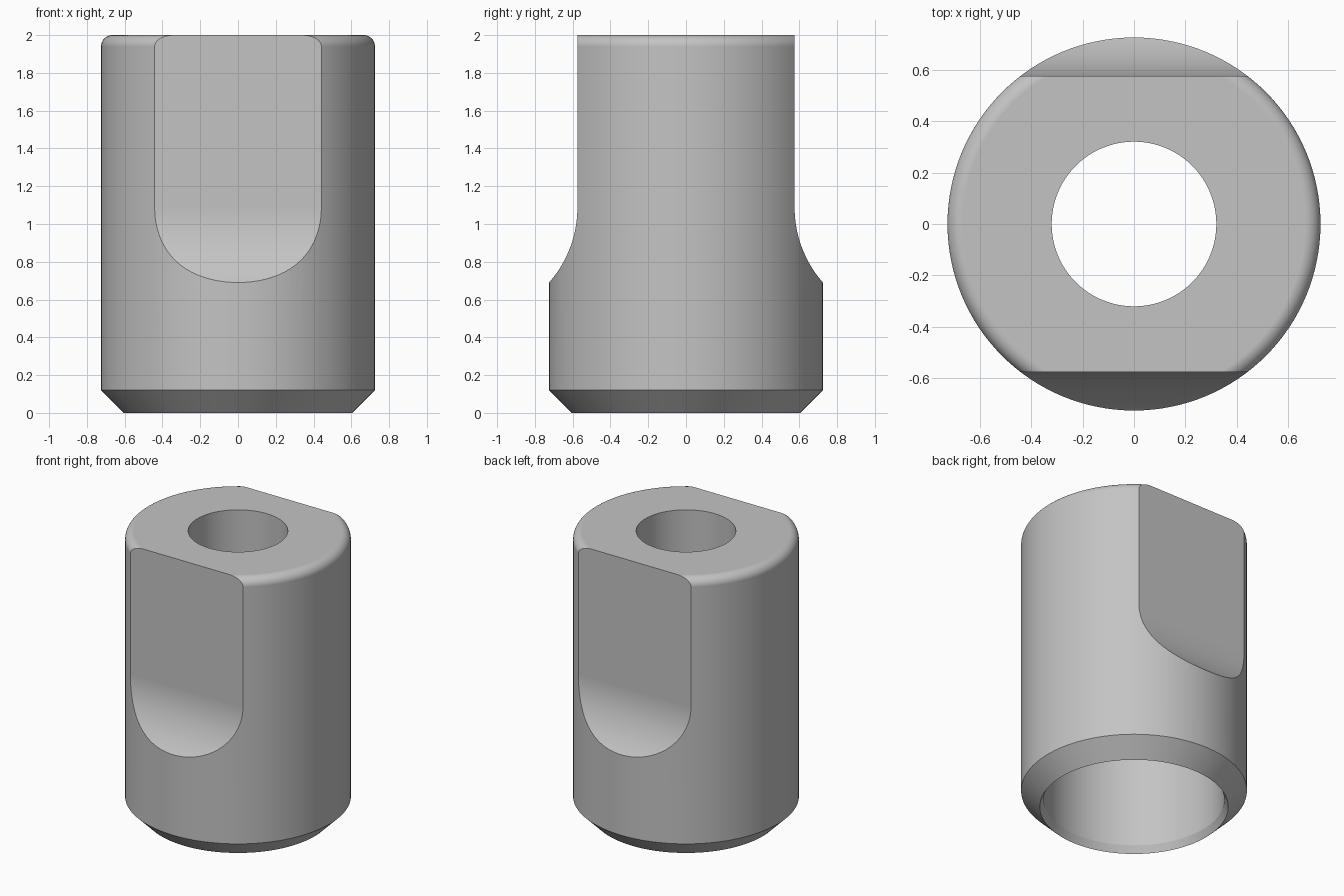
import bpy
import bmesh
from math import sin, cos, pi, radians

cube = bpy.data.objects.get("Cube")
if cube:
    bpy.data.objects.remove(cube, do_unlink=True)

HEIGHT = 2.0
RADIUS = 0.725
BORE = 0.32
FILLET = 0.06
CHAMFER = 0.12
FLAT_Y = 0.575      # half distance between the two wrench flats
SCOOP_R = 0.6       # run-out radius under each flat
SCOOP_Z = 1.087
SEGMENTS = 128

grey = bpy.data.materials.new("plain_grey")
grey.use_nodes = True
colour = (0.55, 0.55, 0.55, 1)
grey.diffuse_color = colour
grey.node_tree.nodes["Principled BSDF"].inputs["Base Color"].default_value = colour


def make_object(name, bm):
    bmesh.ops.recalc_face_normals(bm, faces=bm.faces)
    mesh = bpy.data.meshes.new(name)
    bm.to_mesh(mesh)
    bm.free()
    mesh.materials.append(grey)
    obj = bpy.data.objects.new(name, mesh)
    bpy.context.collection.objects.link(obj)
    return obj


def lathe(name, profile):
    """Revolve a closed (radius, z) profile about the z axis."""
    bm = bmesh.new()
    rings = []
    for i in range(SEGMENTS):
        a = 2 * pi * i / SEGMENTS
        rings.append([bm.verts.new((r * cos(a), r * sin(a), z)) for r, z in profile])
    n = len(profile)
    for i, ring in enumerate(rings):
        after = rings[(i + 1) % SEGMENTS]
        for j in range(n):
            k = (j + 1) % n
            bm.faces.new((ring[j], after[j], after[k], ring[k]))
    return make_object(name, bm)


def flat_cutter(name, side):
    """Prism along x: a straight flat that runs out in an arc."""
    arc = [radians(60) * i / 24 for i in range(25)]
    outline = [(FLAT_Y, HEIGHT + 0.2)]
    outline += [(FLAT_Y + SCOOP_R * (1 - cos(t)), SCOOP_Z - SCOOP_R * sin(t)) for t in arc]
    outline.append((outline[-1][0], HEIGHT + 0.2))
    bm = bmesh.new()
    face = bm.faces.new([bm.verts.new((-1, side * y, z)) for y, z in outline])
    moved = bmesh.ops.extrude_face_region(bm, geom=[face])["geom"]
    bmesh.ops.translate(bm, vec=(2, 0, 0),
                        verts=[v for v in moved if isinstance(v, bmesh.types.BMVert)])
    cutter = make_object(name, bm)
    cutter.hide_render = True
    return cutter


# Sleeve: chamfered foot, rounded top rim, stepped through bore
fillet = [(RADIUS - FILLET * (1 - cos(t)), HEIGHT - FILLET * (1 - sin(t)))
          for t in (pi / 2 * i / 10 for i in range(11))]
profile = [(RADIUS - CHAMFER, 0), (RADIUS, CHAMFER)] + fillet
profile += [(BORE, HEIGHT), (BORE, 0.75), (0.58, 0.75), (0.58, 0.05)]
sleeve = lathe("sleeve_body", profile)

# Wrench flats on the front and back
bpy.context.view_layer.objects.active = sleeve
for name, side in (("front_flat_cutter", -1), ("back_flat_cutter", 1)):
    cutter = flat_cutter(name, side)
    cut = sleeve.modifiers.new(name, 'BOOLEAN')
    cut.operation = 'DIFFERENCE'
    cut.solver = 'EXACT'
    cut.object = cutter
    bpy.ops.object.modifier_apply(modifier=cut.name)
    bpy.data.objects.remove(cutter, do_unlink=True)

# Smooth curved walls with crisp machined edges
bpy.ops.object.select_all(action='DESELECT')
sleeve.select_set(True)
bpy.ops.object.shade_smooth_by_angle(angle=radians(25))
weighted = sleeve.modifiers.new("clean_normals", 'WEIGHTED_NORMAL')
weighted.keep_sharp = True
